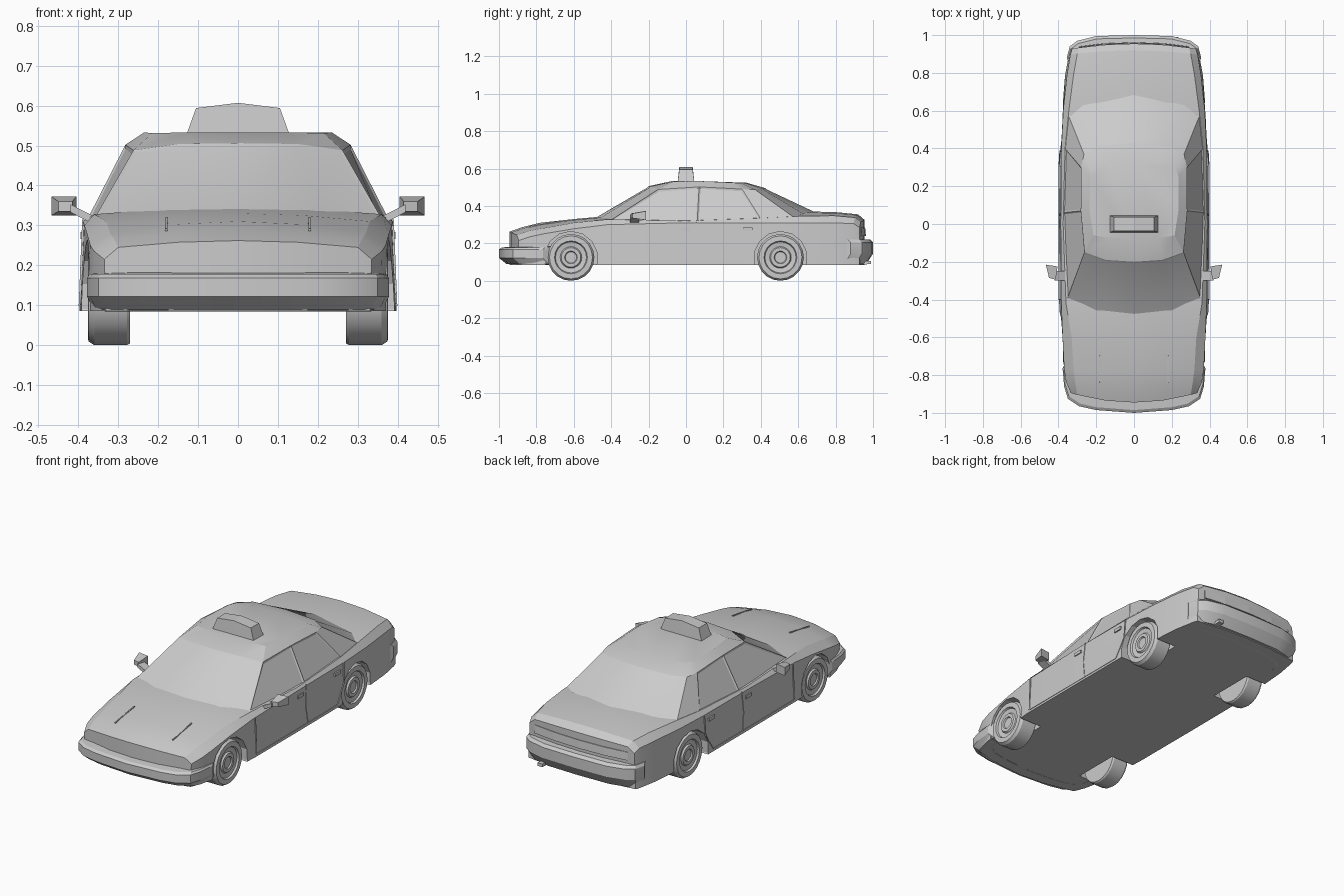
import bpy, bmesh, math
from mathutils import Vector

old = bpy.data.objects.get("Cube")
if old:
    bpy.data.objects.remove(old, do_unlink=True)

grey = bpy.data.materials.new("plain_grey")
grey.use_nodes = True
grey.diffuse_color = (0.6, 0.6, 0.6, 1)
grey.node_tree.nodes["Principled BSDF"].inputs["Base Color"].default_value = grey.diffuse_color


def build(name, verts, faces, mirror=True):
    """Make an object, optionally mirrored and welded across x = 0."""
    verts, faces = [tuple(v) for v in verts], [tuple(f) for f in faces]
    if mirror:
        n = len(verts)
        verts += [(-x, y, z) for x, y, z in verts]
        faces += [tuple(i + n for i in reversed(f)) for f in faces]
    mesh = bpy.data.meshes.new(name)
    mesh.from_pydata(verts, [], faces)
    bm = bmesh.new()
    bm.from_mesh(mesh)
    bmesh.ops.remove_doubles(bm, verts=bm.verts, dist=0.0001)
    bmesh.ops.recalc_face_normals(bm, faces=bm.faces)
    bm.to_mesh(mesh)
    bm.free()
    mesh.materials.append(grey)
    obj = bpy.data.objects.new(name, mesh)
    bpy.context.collection.objects.link(obj)
    return obj


def smooth(obj, degrees=25):
    bpy.ops.object.select_all(action='DESELECT')
    obj.select_set(True)
    bpy.context.view_layer.objects.active = obj
    bpy.ops.object.shade_smooth_by_angle(angle=math.radians(degrees))


def grid(rows, closed=False):
    """Vertices and quads joining rows of equal length."""
    n = len(rows[0])
    faces = [(r * n + c, r * n + (c + 1) % n, (r + 1) * n + (c + 1) % n, (r + 1) * n + c)
             for r in range(len(rows) - 1) for c in range(n if closed else n - 1)]
    return [p for row in rows for p in row], faces


def lathe(name, profile, y, z, sides):
    """Spin an (x, radius) profile about a sideways axle, on both sides."""
    rows = []
    for x, r in profile:
        angles = [math.tau * k / sides for k in range(sides)]
        rows.append([(x, y + r * math.sin(a), z - r * math.cos(a)) for a in angles])
    return build(name, *grid(rows, closed=True))


def sweep(name, path, section):
    """Carry a (scale, z) section along a plan path, mirrored."""
    rows = [[(x * s, y * s, z) for s, z in section] for x, y in path]
    verts, faces = grid(rows, closed=True)
    n = len(section)
    faces.append(range(len(verts) - n, len(verts)))
    return build(name, verts, faces)


def bar(name, start, end, wide, deep, mirror=True):
    """Straight square strip between two points."""
    a, b = Vector(start), Vector(end)
    along = (b - a).normalized()
    side = along.cross(Vector((1, 0, 0))).normalized() * wide / 2
    out = Vector((deep / 2, 0, 0))
    rows = [[p - side - out, p + side - out, p + side + out, p - side + out] for p in (a, b)]
    verts, faces = grid(rows, closed=True)
    return build(name, verts, faces + [(0, 1, 2, 3), (4, 5, 6, 7)], mirror)


# Lower body: y, bow, sill x, shoulder x/z, deck edge x/z, centre z
FLOOR = 0.085
stations = [
    (-.945, .45, .33, .335, .215, .30, .245, .262),
    (-.88, .35, .355, .36, .235, .31, .265, .285),
    (-.78, .1, .37, .37, .25, .32, .28, .31),
    (-.6, 0, .385, .378, .278, .33, .31, .33),
    (-.42, 0, .396, .385, .3, .36, .328, .346),
    (0, 0, .397, .388, .31, .375, .32, .34),
    (.4, 0, .396, .385, .31, .365, .335, .36),
    (.6, 0, .38, .375, .31, .345, .345, .372),
    (.8, -.1, .365, .355, .31, .32, .348, .367),
    (.92, -.2, .345, .337, .305, .3, .338, .355),
    (.955, -.25, .335, .327, .285, .29, .315, .325),
]
rows = []
for y, bow, sill, sx, sz, dx, dz, top in stations:
    half = [(0, FLOOR), (dx / 2, FLOOR), (sill, FLOOR), (sx, sz),
            (dx, dz), (dx / 2, dz + (top - dz) * .75), (0, top)]
    rows.append([(x, y + bow * x * x, z) for x, z in half])
verts, faces = grid(rows)
last = len(verts) - 7
for base in (0, last):
    faces += [[base + i for i in f] for f in ((0, 1, 5, 6), (1, 2, 4, 5), (2, 3, 4))]
body = build("body", verts, faces)

# Wheels and wheel openings
AXLES = {"front": -.615, "rear": .505}
tyre = [(.27, 0), (.27, .12), (.278, .125), (.36, .125), (.375, .115), (.376, .088),
        (.366, .083), (.362, .058), (.371, .052), (.371, .034), (.364, .03), (.364, 0)]
for end, y in AXLES.items():
    cutter = lathe(end + "_arch_cutter", [(.25, 0), (.25, .142), (.5, .142), (.5, 0)], y, .122, 14)
    cutter.hide_render = True
    cut = body.modifiers.new("arch", 'BOOLEAN')
    cut.operation, cut.solver, cut.object = 'DIFFERENCE', 'EXACT', cutter
    bpy.context.view_layer.objects.active = body
    bpy.ops.object.modifier_apply(modifier=cut.name)
    bpy.data.objects.remove(cutter, do_unlink=True)
    smooth(lathe(end + "_wheels", tyre, y, .125, 20))
smooth(body, 20)

# Cabin: base, upper and roof outlines from front centre round to rear centre
outlines = [
    [(0, -.48, .342), (.2, -.46, .338), (.357, -.405, .322), (.376, .06, .318),
     (.366, .4, .33), (.345, .57, .344), (.27, .63, .36), (0, .69, .37)],
    [(0, -.2, .506), (.15, -.19, .504), (.262, -.15, .488), (.282, .07, .502),
     (.28, .3, .49), (.265, .37, .487), (.19, .41, .493), (0, .425, .495)],
    [(0, -.075, .533), (.13, -.075, .533), (.215, -.06, .531), (.235, .07, .533),
     (.235, .25, .525), (.22, .3, .521), (.14, .32, .522), (0, .325, .524)],
]
verts, faces = grid(outlines)
cabin = build("cabin", verts, faces + [range(len(verts) - 8, len(verts))])

# Sunken glass in the cabin sides, front and rear
bm = bmesh.new()
bm.from_mesh(cabin.data)
bm.normal_update()
side, front, rear = [], [], []
for f in bm.faces:
    c = f.calc_center_median()
    if .38 < c.z < .46:
        if abs(c.x) > .28 and c.y < .28:
            side.append(f)
        elif c.y < -.2:
            front.append(f)
        elif c.y > .3 and abs(c.x) < .28:
            rear.append(f)
bmesh.ops.inset_individual(bm, faces=side, thickness=.012, depth=-.005)
for glass in (front, rear):
    bmesh.ops.inset_region(bm, faces=glass, thickness=.012, depth=-.003)
bm.to_mesh(cabin.data)
bm.free()
smooth(cabin, 20)

# Bumpers
front_path = [(0, -1), (.2, -.985), (.29, -.965), (.35, -.925), (.37, -.86), (.378, -.765)]
rear_path = [(0, 1), (.2, .995), (.3, .97), (.34, .94), (.356, .88), (.37, .8), (.384, .66)]
smooth(sweep("front_bumper", front_path,
             [(.9, .185), (.985, .178), (1, .168), (1, .122), (.96, .09), (.88, .084)]))
smooth(sweep("rear_bumper", rear_path[:5],
             [(.9, .225), (.985, .22), (1, .205), (1, .145), (.965, .09), (.88, .084)]))

# Tail panel and hood creases
tail_path = [(0, .958), (.16, .952), (.29, .936)]
sweep("tail_panel", tail_path, [(.97, .29), (1, .285), (1.004, .24), (.97, .235)])
bar("hood_creases", (.18, -.84, .289), (.178, -.67, .318), .006, .006)

# Door seams and handles
seams = [((-.4, .1), (-.4, .3)), ((.06, .1), (.045, .2)), ((.045, .2), (.055, .315)),
         ((.32, .1), (.385, .2)), ((.385, .2), (.39, .31)), ((-.4, .1), (.32, .1))]
for (y0, z0), (y1, z1) in seams:
    bar("door_seam", (.397 - .04 * (z0 - FLOOR), y0, z0),
        (.397 - .04 * (z1 - FLOOR), y1, z1), .005, .005)
for y in (.0, .33):
    bar("door_handles", (.389, y - .025, .275), (.389, y + .025, .275), .018, .012)

# Door mirrors: tapered housing on a short arm
housing = []
for y, low, high, inner, outer in ((-.285, .335, .36, .415, .45), (-.215, .325, .372, .405, .467)):
    housing.append([(inner, y - .01, low), (outer, y, low), (outer, y, high), (inner, y - .01, high)])
verts, faces = grid(housing, closed=True)
build("door_mirrors", verts, faces + [(0, 1, 2, 3), (4, 5, 6, 7)])
arm = [[(x, y, z + dz) for y, dz in ((-.3, 0), (-.25, 0), (-.25, .02), (-.3, .02))]
       for x, z in ((.365, .305), (.42, .333))]
verts, faces = grid(arm, closed=True)
build("mirror_arms", verts, faces + [(0, 1, 2, 3), (4, 5, 6, 7)])

# Roof sign with a peaked top
sign = [[(0, y * .045, .525), (.13, y * .045, .525), (.105, y * .036, .594), (0, y * .036, .607)]
        for y in (-1, 1)]
verts, faces = grid(sign, closed=True)
faces = [f for f in faces if f != (3, 0, 4, 7)]
build("roof_sign", verts, faces + [(0, 1, 2, 3), (4, 5, 6, 7)])

# Exhaust pipe
bar("exhaust_pipe", (.22, .86, .094), (.22, .99, .098), .018, .03, mirror=False)
